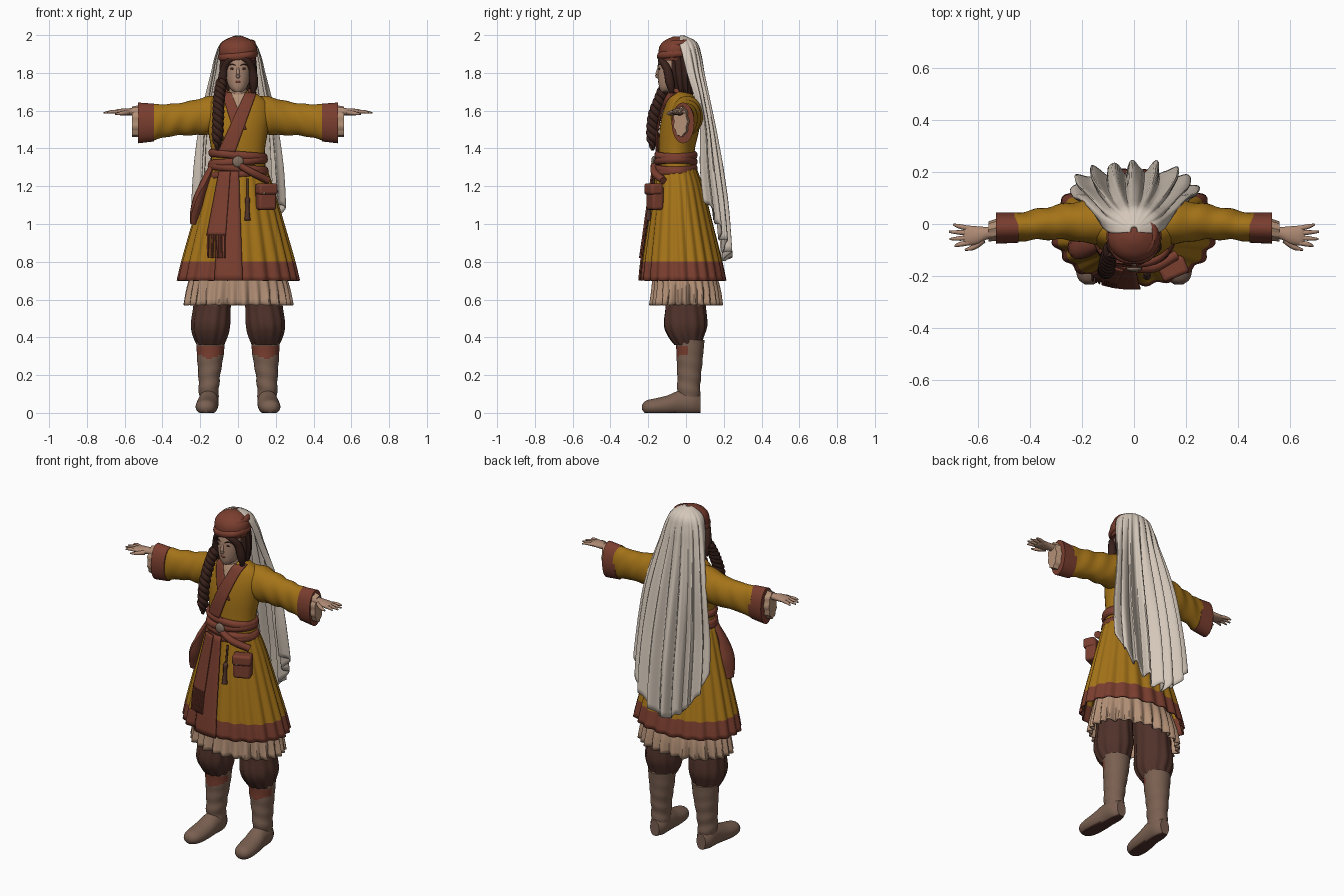
import bpy, bmesh
from math import sin, cos, pi, sqrt
from mathutils import Vector, Matrix

cube = bpy.data.objects.get("Cube")
if cube:
    bpy.data.objects.remove(cube, do_unlink=True)
parts = []


def material(name, *rgb):
    linear = [((c / 255 + 0.055) / 1.055) ** 2.4 for c in rgb] + [1]
    mat = bpy.data.materials.new(name)
    mat.use_nodes = True
    mat.diffuse_color = linear
    shader = next(n for n in mat.node_tree.nodes if n.type == 'BSDF_PRINCIPLED')
    shader.inputs["Base Color"].default_value = linear
    shader.inputs["Roughness"].default_value = 0.9
    return mat


mustard = material("mustard cloth", 164, 115, 24)
rust = material("rust cloth", 122, 62, 47)
ivory = material("ivory veil", 212, 199, 185)
skin = material("skin", 174, 138, 116)
linen = material("linen", 180, 145, 119)
leather = material("boot leather", 122, 96, 81)
brown = material("dark brown cloth", 80, 50, 42)
hair = material("hair", 58, 34, 28)
metal = material("dull metal", 128, 110, 95)


def finish(name, bm, mats, paint=None, thick=0):
    bmesh.ops.recalc_face_normals(bm, faces=bm.faces)
    if paint:
        for f in bm.faces:
            f.material_index = int(paint(f.calc_center_median()))
    mesh = bpy.data.meshes.new(name)
    bm.to_mesh(mesh)
    bm.free()
    for m in mats:
        mesh.materials.append(m)
    ob = bpy.data.objects.new(name, mesh)
    bpy.context.collection.objects.link(ob)
    if thick:
        mod = ob.modifiers.new("thickness", 'SOLIDIFY')
        mod.thickness, mod.offset = thick, 0
    parts.append(ob)
    return ob


def grid(name, nu, nv, point, *mats, closed=True, caps=True, paint=None, thick=0):
    bm = bmesh.new()
    count = nu if closed else nu + 1
    rows = [[bm.verts.new(point(i / nu, j / nv)) for i in range(count)] for j in range(nv + 1)]
    for a, b in zip(rows, rows[1:]):
        for i in range(nu):
            k = (i + 1) % count
            bm.faces.new((a[i], a[k], b[k], b[i]))
    if closed and caps:
        bm.faces.new(rows[0][::-1])
        bm.faces.new(rows[-1])
    return finish(name, bm, mats, paint, thick)


def sample(table, t):
    """Smooth interpolation of rows whose first entry is the position."""
    n = len(table)
    i = max([0] + [k for k in range(n - 1) if table[k][0] <= t])
    p, q = table[i], table[i + 1]
    before, after = table[max(i - 1, 0)], table[min(i + 2, n - 1)]
    h = q[0] - p[0]
    s = (t - p[0]) / h
    out = []
    for c in range(1, len(p)):
        m0 = (q[c] - before[c]) / (q[0] - before[0]) * h
        m1 = (after[c] - p[c]) / (after[0] - p[0]) * h
        out.append((2*s**3 - 3*s*s + 1) * p[c] + (s**3 - 2*s*s + s) * m0
                   + (3*s*s - 2*s**3) * q[c] + (s**3 - s*s) * m1)
    return out


def loft(name, table, *mats, axis='z', nu=32, nv=16, fold=None, side=1, **kw):
    """Elliptical sections (position, centre a, centre b, radius a, radius b)."""
    first, last = table[0][0], table[-1][0]

    def point(u, v):
        t = first + (last - first) * v
        a, b, ra, rb = sample(table, t)
        ang = 2 * pi * u
        f = fold(ang, v) if fold else 0
        a += (max(ra, 0.003) + f) * cos(ang)
        b += (max(rb, 0.003) + f) * sin(ang)
        x, y, z = {'z': (a, b, t), 'x': (t, a, b), 'y': (a, t, b)}[axis]
        return side * x, y, max(z, 0)
    return grid(name, nu, nv, point, *mats, **kw)


def tube(name, pts, mat, nu=10, steps=16, flat=1):
    """Round tube through (x, y, z, radius) points."""
    table = [(i, *p) for i, p in enumerate(pts)]
    end = len(pts) - 1

    def point(u, v):
        t = v * end
        x, y, z, r = sample(table, t)
        lo, hi = sample(table, max(t - 0.05, 0)), sample(table, min(t + 0.05, end))
        d = Vector(hi[:3]) - Vector(lo[:3])
        ring = Vector((r * cos(2 * pi * u), r * flat * sin(2 * pi * u), 0))
        return Vector((x, y, z)) + d.to_track_quat('Z', 'Y') @ ring
    return grid(name, nu, steps, point, mat)


def roll(name, x, y, z, rx, ry, r, tilt, lean, mat):
    """Rolled cloth ring, tipped sideways by tilt and backwards by lean."""
    def point(u, v):
        a, b = 2 * pi * v, 2 * pi * u
        k = r * (1 + 0.12 * sin(5 * a)) * cos(b)
        return (x + (rx + k) * cos(a), y + (ry + k) * sin(a),
                z + r * 1.3 * sin(b) + tilt * cos(a) + lean * sin(a))
    return grid(name, 10, 48, point, mat, caps=False)


def strip(name, table, start, end, w0, w1, out, mat):
    """Cloth band lying on the front of a lofted body, from (x, z) to (x, z)."""
    def point(u, v):
        x = start[0] + (end[0] - start[0]) * v + (u - 0.5) * (w0 + (w1 - w0) * v)
        z = start[1] + (end[1] - start[1]) * v
        cx, cy, rx, ry = sample(table, z)
        return x, cy - ry * sqrt(max(0.03, 1 - (x / rx) ** 2)) - out, z
    return grid(name, 8, 18, point, mat, closed=False, thick=0.008)


def blob(name, loc, scale, mat):
    bm = bmesh.new()
    bmesh.ops.create_uvsphere(bm, u_segments=16, v_segments=10, radius=1,
                              matrix=Matrix.LocRotScale(Vector(loc), None, Vector(scale)))
    return finish(name, bm, [mat])


def box(name, loc, size, turn, mat):
    bm = bmesh.new()
    rot = Matrix.Rotation(turn, 3, 'Z').to_quaternion()
    bmesh.ops.create_cube(bm, size=1, matrix=Matrix.LocRotScale(Vector(loc), rot, Vector(size)))
    mod = finish(name, bm, [mat]).modifiers.new("soft edges", 'BEVEL')
    mod.width, mod.segments = 0.014, 3


def pleats(amount, k):
    return lambda a, v: amount * (0.15 + 0.85 * v) * (cos(k * a) + 0.4 * cos(0.5 * k * a + 1))


# Coat body, skirt and petticoat
torso = [(1.25, 0, -.05, .15, .1), (1.38, 0, -.05, .142, .095), (1.5, 0, -.035, .16, .105),
         (1.58, 0, -.025, .172, .1), (1.64, 0, -.02, .16, .085), (1.68, 0, -.025, .115, .065),
         (1.705, 0, -.03, .06, .045)]
loft("coat_body", torso, mustard, nv=24)
skirt = [(.7, 0, -.015, .315, .218), (.8, 0, -.02, .292, .203), (1, 0, -.03, .237, .165),
         (1.2, 0, -.04, .18, .125), (1.3, 0, -.05, .145, .1)]
loft("coat_skirt", skirt, mustard, rust, nu=176, nv=24, caps=False, thick=.008,
     fold=lambda a, v: pleats(.008, 22)(a, 1 - v), paint=lambda c: c.z < .8)
loft("petticoat", [(.57, 0, 0, .275, .178), (.65, 0, 0, .265, .172), (.76, 0, -.01, .24, .16)],
     linen, nu=192, nv=8, caps=False, thick=.006,
     fold=lambda a, v: pleats(.014, 26)(a, 1 - v))
strip("front_panel", skirt, (-.045, 1.28), (-.05, .7), .1, .15, .016, rust)
strip("sash_tail", skirt, (-.07, 1.28), (-.115, .94), .06, .1, .03, rust)
for i in range(8):
    x = -.158 + i * .0125
    strip("sash_fringe", skirt, (x, .945), (x, .82), .008, .006, .03, rust)

# Crossed collar with shirt showing at the throat
strip("shirt_front", torso, (0, 1.695), (0, 1.56), .09, .02, .004, linen)
strip("under_lapel", torso, (-.062, 1.695), (.01, 1.5), .05, .07, .008, rust)
strip("over_lapel", torso, (.068, 1.695), (-.06, 1.38), .06, .09, .014, rust)


def collar_point(u, v):
    a = (u - 0.5) * 3.9
    r = .075 - .012 * v
    return r * sin(a), -.04 + r * cos(a), 1.66 + .055 * v


grid("collar_back", 24, 3, collar_point, rust, closed=False, thick=.012)

# Sash, buckle, pouch and hanging pieces
for i, z in enumerate((1.265, 1.295, 1.33, 1.365)):
    roll("sash_roll", 0, -.055, z, .146 - .002 * i, .098, .017, .012 * (-1) ** i, 0, rust)
buckle = blob("buckle", (0, -.172, 1.33), (.03, .012, .03), metal)
tube("pouch_strap", [(.01, -.17, 1.31, .018), (.08, -.165, 1.27, .02), (.16, -.12, 1.23, .02)], rust)
box("pouch", (.148, -.165, 1.14), (.1, .065, .13), .4, rust)
box("pouch_flap", (.151, -.172, 1.185), (.108, .07, .06), .4, rust)
blob("pouch_button", (.136, -.208, 1.165), (.01, .008, .01), metal)
tube("tassel", [(.05, -.17, 1.24, .006), (.05, -.185, 1.14, .006), (.05, -.19, 1.13, .014),
                (.05, -.195, 1.09, .01), (.05, -.2, 1.02, .016)], brown)
tube("hip_drape", [(-.14, -.08, 1.3, .025), (-.185, -.09, 1.2, .04), (-.215, -.085, 1.1, .05),
                   (-.235, -.075, 1, .03)], rust, flat=.6)

# Arms, hands and legs, mirrored
for s, word in ((1, "left"), (-1, "right")):
    loft(word + "_sleeve", [(.07, 0, 1.59, .06, .09), (.16, .005, 1.575, .082, .1),
                            (.24, .01, 1.562, .073, .092), (.34, .002, 1.552, .062, .085),
                            (.46, -.013, 1.537, .054, .096)],
         mustard, axis='x', side=s, nv=24,
         fold=lambda a, v: .004 * sin(26 * v + 2 * sin(a)) * sin(a + 1))
    loft(word + "_cuff", [(.445, -.014, 1.537, .058, .1), (.53, -.016, 1.535, .06, .108)],
         rust, axis='x', side=s, nv=4)
    loft(word + "_shirt_cuff", [(.5, -.02, 1.545, .045, .085), (.56, -.03, 1.542, .036, .078)],
         linen, axis='x', side=s, nv=4, fold=lambda a, v: .004 * cos(9 * a))
    loft(word + "_hand", [(.5, -.03, 1.592, .026, .024), (.565, -.035, 1.594, .024, .019),
                          (.6, -.043, 1.594, .034, .018), (.645, -.045, 1.593, .038, .013),
                          (.655, -.045, 1.593, .03, .008)], skin, axis='x', side=s, nu=16)
    for y0, x1, y1 in ((-.017, .695, -.002), (-.035, .712, -.03),
                       (-.053, .71, -.058), (-.072, .69, -.085)):
        tube(word + "_finger", [(s * .635, y0, 1.593, .01), (s * .67, (y0 + y1) / 2, 1.594, .009),
                                (s * x1, y1, 1.588, .004)], skin, nu=8, steps=8)
    tube(word + "_thumb", [(s * .58, -.06, 1.59, .014), (s * .615, -.088, 1.586, .011),
                           (s * .65, -.1, 1.582, .004)], skin, nu=8, steps=8)
    loft(word + "_trouser", [(.36, .145, .01, .068, .068), (.4, .145, 0, .088, .09),
                             (.46, .145, -.003, .102, .112), (.56, .138, -.003, .097, .106),
                             (.74, .125, -.01, .095, .1)],
         brown, side=s, nu=54, fold=lambda a, v: .005 * (1 - .6 * v) * cos(11 * a + 3 * v))
    loft(word + "_boot_shaft", [(.03, .155, .02, .048, .055), (.12, .155, .014, .053, .06),
                                (.2, .152, .017, .058, .063), (.3, .147, .02, .07, .07),
                                (.385, .145, .022, .077, .076)],
         leather, rust, side=s, nu=40, nv=36, fold=lambda a, v: .003 * sin(30 * v + a) * (1 - v),
         paint=lambda c: c.y < .01 and c.z < .355 and c.z > .285 + .4 * abs(abs(c.x) - .15))
    loft(word + "_boot_foot", [(-.232, .172, .03, .018, .014), (-.215, .171, .03, .042, .034),
                               (-.17, .168, .032, .056, .043), (-.1, .163, .04, .058, .052),
                               (-.03, .157, .055, .054, .065), (.04, .155, .055, .05, .065),
                               (.078, .155, .045, .03, .048)],
         leather, brown, axis='y', side=s, nv=24, paint=lambda c: c.z < .004)

# Head and face
loft("neck", [(1.62, 0, -.045, .05, .048), (1.76, 0, -.055, .045, .045)], skin, nv=4)
loft("face", [(1.698, 0, -.105, .018, .025), (1.715, 0, -.094, .04, .046),
              (1.75, 0, -.078, .058, .068), (1.8, 0, -.07, .068, .079),
              (1.86, 0, -.065, .07, .083), (1.93, 0, -.06, .06, .07)], skin)
tube("nose", [(0, -.143, 1.835, .005), (0, -.152, 1.8, .009), (0, -.152, 1.783, .011),
              (0, -.143, 1.775, .006)], skin)
blob("lips", (0, -.142, 1.752), (.017, .006, .007), rust)
for s, word in ((1, "left"), (-1, "right")):
    blob(word + "_eye", (s * .028, -.14, 1.822), (.012, .005, .006), hair)
    tube(word + "_brow", [(s * .012, -.147, 1.839, .003), (s * .03, -.143, 1.846, .004),
                          (s * .048, -.128, 1.84, .002)], hair, nu=6, steps=8)
    tube(word + "_hair_front", [(0, -.138, 1.885, .012), (s * .045, -.13, 1.868, .017),
                                (s * .072, -.1, 1.82, .022), (s * .083, -.085, 1.75, .024),
                                (s * .08, -.075, 1.695, .012)], hair)
loft("hair_back", [(1.68, 0, -.01, .07, .045), (1.75, 0, -.02, .092, .06),
                   (1.82, 0, -.025, .097, .07), (1.9, 0, -.03, .09, .07)], hair,
     nu=60, fold=lambda a, v: .003 * cos(15 * a))

# Three-strand braid over the right shoulder
path = [(0, -.085, -.095, 1.76), (.3, -.1, -.135, 1.67), (.6, -.105, -.172, 1.56),
        (1, -.11, -.178, 1.39)]
for k in range(3):
    pts = []
    for i in range(41):
        x, y, z = sample(path, i / 40)
        a = i * .62 + k * 2 * pi / 3
        thin = min(1, (42 - i) / 8)
        pts.append((x + .016 * thin * cos(a), y + .018 * thin * sin(a), z, .017 * thin))
    tube("braid_strand", pts, hair, nu=8, steps=80)

# Head wrap
loft("head_wrap", [(1.865, 0, -.055, .088, .088), (1.9, 0, -.052, .1, .094),
                   (1.94, 0, -.05, .098, .09), (1.97, 0, -.045, .075, .07),
                   (1.992, 0, -.04, .03, .03)], rust)
for i, z in enumerate((1.893, 1.918, 1.945)):
    roll("wrap_roll", 0, -.055 + .006 * i, z, .09 - .006 * i, .085 - .007 * i, .016,
         .009 * (-1) ** i, .006, rust)

# Long pleated veil: half width, front edge and back by height
veil = [(.78, .225, .15, .222), (1.1, .228, .095, .198), (1.3, .218, .075, .17),
        (1.5, .198, .075, .14), (1.65, .172, .05, .115), (1.8, .138, .005, .09),
        (1.9, .115, -.02, .075), (1.965, .08, -.035, .05), (2, .004, -.03, -.02)]


def veil_point(u, v):
    a = (u - 0.5) * pi
    low = .81 + .32 * abs(2 * u - 1) ** 1.6 + .015 * cos(18 * a)
    z = 1.996 - (1.996 - low) * v ** 1.4
    w, front, back = sample(veil, z)
    f = .024 * min(1, (2 - z) / .7) * (cos(18 * a) + .3 * cos(31 * a + 1 + z))
    return (w + f) * sin(a), front + (back - front) * max(cos(a), 0) ** .6 + f * cos(a), z


grid("veil", 150, 50, veil_point, ivory, closed=False, thick=.006)

# Smooth shading with sharp creases kept
bpy.ops.object.select_all(action='DESELECT')
for ob in parts:
    ob.select_set(True)
bpy.context.view_layer.objects.active = parts[0]
bpy.ops.object.shade_smooth_by_angle(angle=.8)
